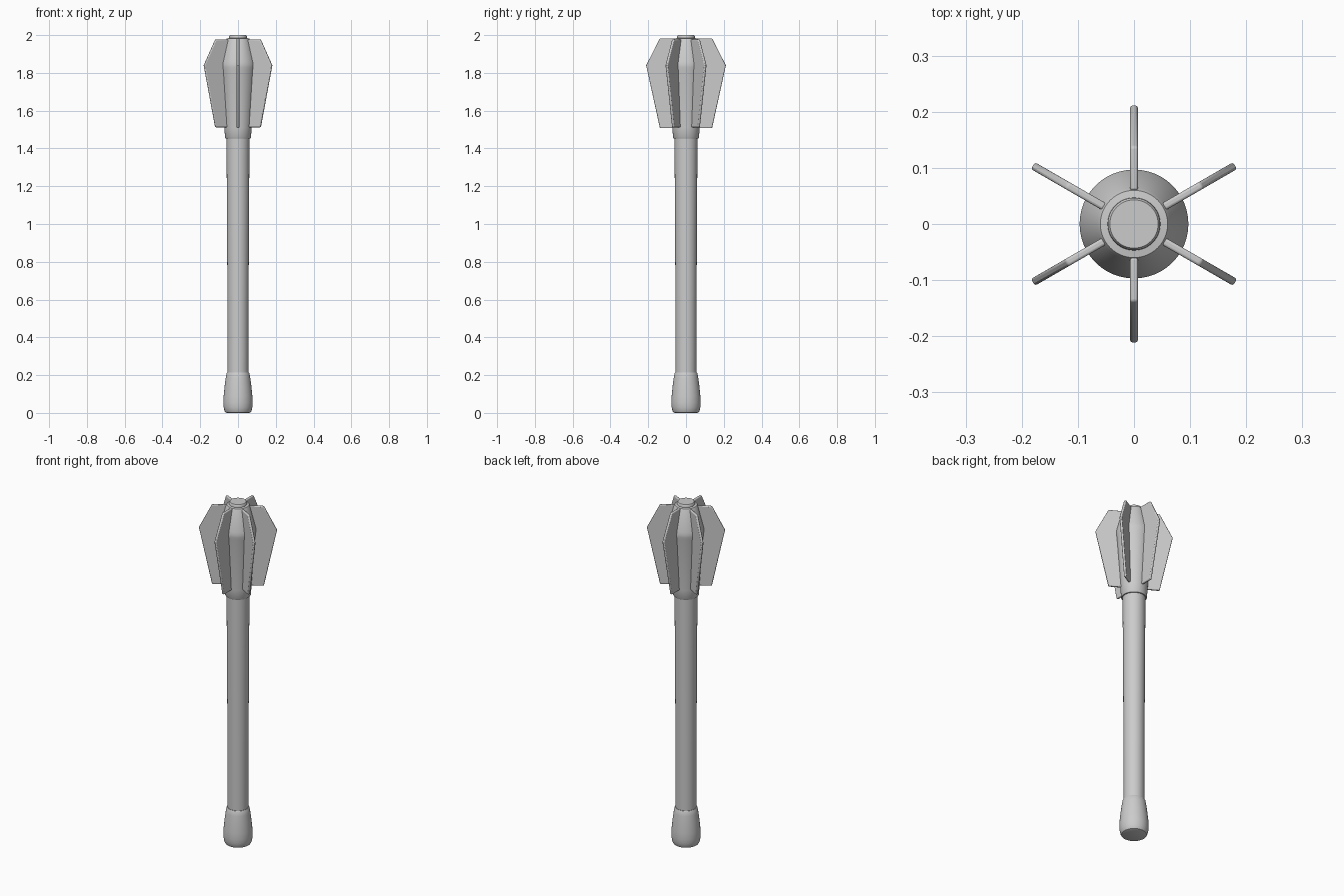
import bpy, bmesh, math

if "Cube" in bpy.data.objects:
    bpy.data.objects.remove(bpy.data.objects["Cube"])


def finish(name, bm, angle=35):
    bmesh.ops.recalc_face_normals(bm, faces=bm.faces)
    mesh = bpy.data.meshes.new(name)
    bm.to_mesh(mesh)
    bm.free()
    ob = bpy.data.objects.new(name, mesh)
    bpy.context.collection.objects.link(ob)
    bpy.ops.object.select_all(action='DESELECT')
    ob.select_set(True)
    bpy.context.view_layer.objects.active = ob
    bpy.ops.object.shade_smooth_by_angle(angle=math.radians(angle))
    return ob


def lathe(name, profile, sides=48):
    """Closed turned solid from (radius, z) points."""
    bm = bmesh.new()
    rings = []
    for r, z in profile:
        rings.append([bm.verts.new((r * math.cos(2 * math.pi * i / sides),
                                    r * math.sin(2 * math.pi * i / sides), z))
                      for i in range(sides)])
    for a, b in zip(rings, rings[1:]):
        for i in range(sides):
            j = (i + 1) % sides
            bm.faces.new((a[i], a[j], b[j], b[i]))
    bm.faces.new(rings[0])
    bm.faces.new(rings[-1])
    return finish(name, bm)


def flange(name, angle, outline, thickness=0.014):
    """Flat blade in the radial plane, with softened edges."""
    bm = bmesh.new()
    d = (math.cos(angle), math.sin(angle))
    h = thickness / 2
    sides = []
    for s in (-h, h):
        sides.append([bm.verts.new((r * d[0] - s * d[1], r * d[1] + s * d[0], z))
                      for r, z in outline])
    a, b = sides
    bm.faces.new(a)
    bm.faces.new(b)
    for i in range(len(outline)):
        j = (i + 1) % len(outline)
        bm.faces.new((a[i], a[j], b[j], b[i]))
    ob = finish(name, bm)
    bev = ob.modifiers.new("soft_edges", 'BEVEL')
    bev.width = 0.0045
    bev.segments = 3
    bev.limit_method = 'ANGLE'
    bev.angle_limit = math.radians(60)
    return ob


# Swollen grip end
lathe("pommel", [(0.060, 0.0), (0.067, 0.003), (0.072, 0.012), (0.076, 0.03),
                 (0.078, 0.055), (0.076, 0.09), (0.071, 0.14), (0.065, 0.185),
                 (0.061, 0.208), (0.058, 0.213), (0.054, 0.213)])

# Slightly tapering shaft
lathe("shaft", [(0.055, 0.20), (0.056, 0.6), (0.058, 1.0), (0.061, 1.47)])

# Head core: collar, flare, shoulder and cap
lathe("head_core", [(0.060, 1.452), (0.066, 1.453), (0.069, 1.458), (0.072, 1.51),
                    (0.094, 1.815), (0.097, 1.83), (0.097, 1.845), (0.094, 1.86),
                    (0.065, 1.973), (0.060, 1.982), (0.047, 1.984),
                    (0.0465, 1.995), (0.043, 2.0)])

# Six radial flanges
blade = [(0.058, 1.507), (0.138, 1.507), (0.211, 1.84), (0.138, 1.983), (0.060, 1.983)]
side_blade = [(0.058, 1.512), (0.138, 1.512), (0.208, 1.84), (0.138, 1.977), (0.060, 1.977)]
for k in range(6):
    shape = blade if k in (1, 4) else side_blade
    flange(f"flange_{k + 1}", math.radians(30 + 60 * k), shape)
